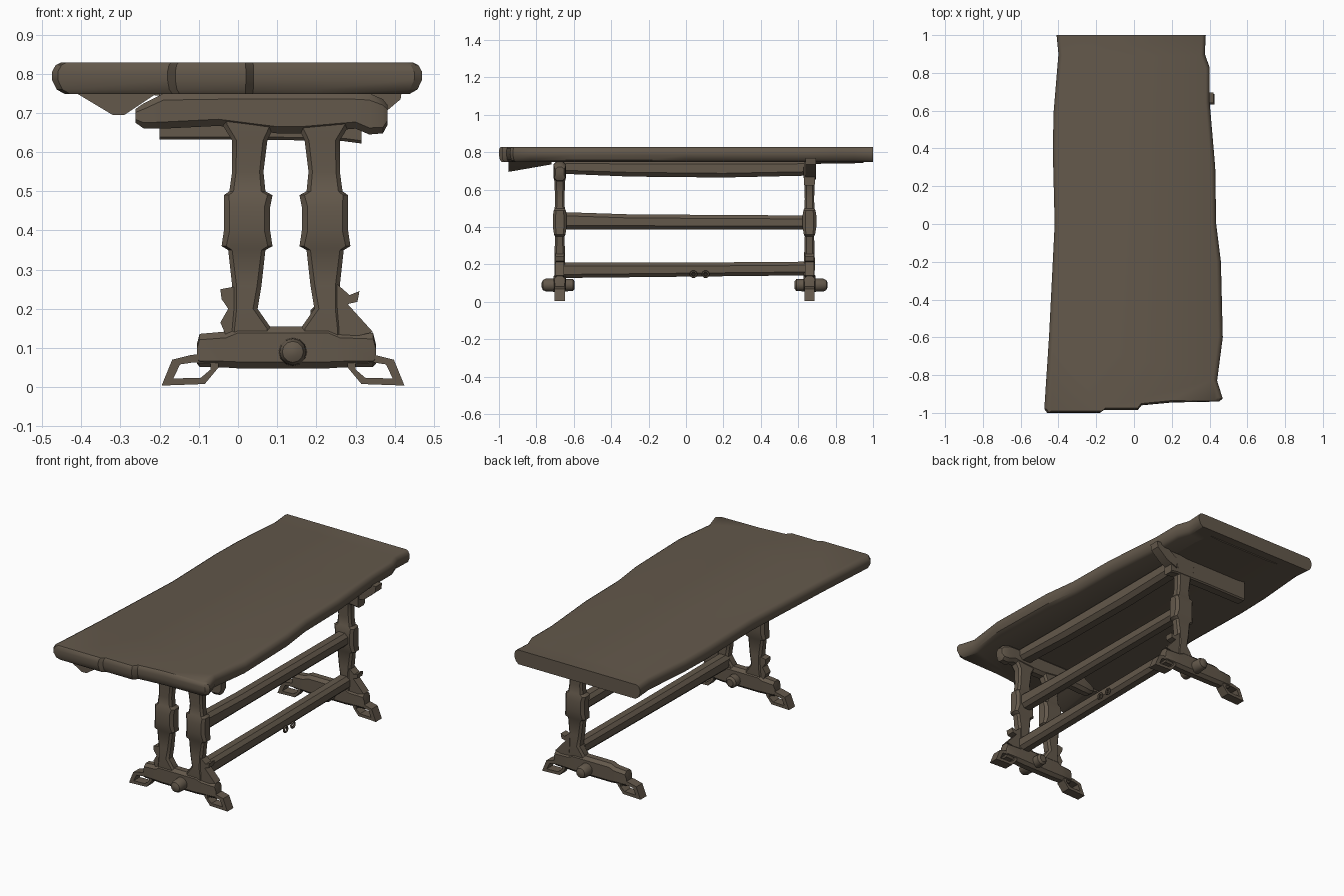
import bpy, bmesh, math
from mathutils import Vector

cube = bpy.data.objects.get("Cube")
if cube:
    bpy.data.objects.remove(cube, do_unlink=True)

wood = bpy.data.materials.new("dark_brown_wood")
wood.use_nodes = True
colour = (0.125, 0.098, 0.070, 1)
wood.diffuse_color = colour
wood.node_tree.nodes["Principled BSDF"].inputs["Base Color"].default_value = colour
parts = []


def finish(name, bm):
    bmesh.ops.recalc_face_normals(bm, faces=bm.faces)
    mesh = bpy.data.meshes.new(name)
    bm.to_mesh(mesh)
    bm.free()
    mesh.materials.append(wood)
    obj = bpy.data.objects.new(name, mesh)
    bpy.context.collection.objects.link(obj)
    parts.append(obj)
    return obj


def loft(name, rings, closed=False):
    """Skin a row of equal point rings, capped or joined end to start."""
    bm = bmesh.new()
    rows = [[bm.verts.new(p) for p in ring] for ring in rings]
    n = len(rows[0])
    pairs = list(zip(rows, rows[1:]))
    if closed:
        pairs.append((rows[-1], rows[0]))
    for a, b in pairs:
        for i in range(n):
            j = (i + 1) % n
            bm.faces.new((a[i], a[j], b[j], b[i]))
    if not closed:
        bm.faces.new(rows[0])
        bm.faces.new(rows[-1])
    return finish(name, bm)


def beam(name, axis, sections, cut=0.25):
    """Chamfered bar; sections are (position, a min, a max, b min, b max)."""
    rings = []
    for t, a0, a1, b0, b1 in sections:
        c = cut * min(a1 - a0, b1 - b0)
        flat = [(a0 + c, b0), (a1 - c, b0), (a1, b0 + c), (a1, b1 - c),
                (a1 - c, b1), (a0 + c, b1), (a0, b1 - c), (a0, b0 + c)]
        order = {"x": lambda a, b: (t, a, b), "y": lambda a, b: (a, t, b),
                 "z": lambda a, b: (a, b, t)}[axis]
        rings.append([order(a, b) for a, b in flat])
    return loft(name, rings)


def plate(name, outline, y, half):
    return loft(name, [[(x, y + s * half, z) for x, z in outline] for s in (-1, 1)])


# Table top with a wavy natural edge
edge = [(-.41, 1), (-.40, .9), (-.425, .6), (-.43, .4), (-.42, 0), (-.45, -.6),
        (-.475, -.98), (-.46, -1), (-.18, -1), (-.16, -.985), (.02, -.985), (.04, -.96),
        (.2, -.945), (.45, -.94), (.47, -.925), (.44, -.83), (.47, -.6), (.46, -.2),
        (.435, 0), (.43, .3), (.40, .65), (.40, .83), (.375, .9), (.38, 1)]
levels = [(.748, .93, .985), (.76, .975, .995), (.785, 1, 1), (.805, 1, 1), (.822, .98, .997), (.829, .95, .99)]
loft("table_top", [[(x * sx, y * sy if y < .99 else y, z) for x, y in edge]
                   for z, sx, sy in levels])

# Sloping ridge under the front corner of the top
loft("underside_ridge", [[(-.42, y, .755), (-.32, y, low), (-.29, y, low), (-.2, y, .755)]
                         for y, low in ((-.95, .695), (-.72, .735))])
# Thicker underside at the back
loft("underside_swell", [[(-.3, y, .755), (-.15, y, low), (.2, y, low), (.33, y, .755)]
                         for y, low in ((.68, .738), (.95, .742))])

# Turned post: (height, inner half, outer half, depth half)
PROFILE = [(.10, .06, .05, .026), (.15, .055, .05, .028), (.20, .02, .045, .029),
           (.26, .03, .045, .028), (.35, .04, .055, .025), (.36, .058, .072, .03),
           (.40, .052, .066, .037), (.46, .052, .066, .037), (.49, .058, .066, .032),
           (.50, .04, .052, .027), (.55, .035, .045, .025), (.63, .045, .045, .028),
           (.67, .065, .07, .031), (.72, .07, .08, .031)]


def post(name, x, y, side):
    secs = []
    for z, inner, outer, d in PROFILE:
        lo, hi = sorted((x - side * inner, x + side * outer))
        secs.append((z, lo, hi, y - d, y + d))
    beam(name, "z", secs, .2)


FRONT, BACK, MID = -.675, .66, .115
post("front_left_post", .215, FRONT, 1)
post("front_right_post", .03, FRONT, -1)
post("back_post", .215, BACK, 1)

# Crossbars that carry the top
beam("front_crossbar", "x", [(x, FRONT - d, FRONT + d, lo, hi) for x, d, lo, hi in (
    (-.262, .024, .675, .71), (-.24, .03, .66, .725), (-.19, .034, .66, .75), (-.05, .034, .667, .752),
    (.10, .034, .648, .752), (.16, .034, .648, .752), (.3, .034, .66, .752),
    (.335, .034, .645, .75), (.37, .03, .648, .735), (.382, .022, .67, .72))])
beam("back_crossbar", "x", [(x, BACK - .03, BACK + .03, lo, .752)
                            for x, lo in ((-.2, .632), (.05, .632), (.27, .628), (.315, .622))], .12)
plate("back_top_bracket", [(.28, .655), (.35, .68), (.415, .735), (.42, .77), (.37, .77), (.28, .71)], .668, .028)

# Lengthwise beam and rails
beam("top_beam", "y", [(y, .175, .265, lo, .76) for y, lo in
                       ((-.66, .685), (-.3, .67), (.2, .665), (.64, .675))])
beam("upper_rail", "y", [(y, .178, .255, .388, hi) for y, hi in
                         ((-.66, .48), (-.3, .468), (.64, .462))])
beam("lower_rail", "y", [(y, .185, .26, lo, hi) for y, lo, hi in
                         ((-.66, .128, .21), (0, .135, .21), (.64, .142, .215))])


# Small rings on the lower rail
def ring(name, centre, radius, thick):
    rows = []
    for i in range(10):
        a = i * math.tau / 10
        out = Vector((0, math.cos(a), math.sin(a)))
        rows.append([Vector(centre) + out * (radius + thick * math.cos(b)) +
                     Vector((thick * math.sin(b), 0, 0))
                     for b in (k * math.tau / 6 for k in range(6))])
    loft(name, rows, closed=True)


for i, y in enumerate((.04, .105)):
    ring(f"rail_ring_{i + 1}", (.272, y, .148), .015, .006)


# Scroll foot: an open loop, mirrored to each end
OUTER = [(-.195, .004), (-.168, .07), (-.12, .082), (-.05, .09), (-.05, .05), (-.085, .008)]
INNER = [(-.165, .022), (-.148, .058), (-.115, .063), (-.07, .06), (-.07, .045), (-.095, .024)]


def foot(name, y, mirror):
    fix = (lambda x: 2 * MID - x) if mirror else (lambda x: x)
    rows = [[(fix(ox), y - .027, oz), (fix(ox), y + .027, oz),
             (fix(ix), y + .027, iz), (fix(ix), y - .027, iz)]
            for (ox, oz), (ix, iz) in zip(OUTER, INNER)]
    loft(name, rows, closed=True)


KNEE = [(.245, .27), (.285, .235), (.31, .245), (.305, .218), (.28, .212),
        (.345, .14), (.3, .13), (.245, .13)]
SPUR = [(.01, .26), (-.045, .25), (-.042, .225), (-.025, .2), (-.045, .165), (-.03, .13), (.01, .13)]

for label, y, out in (("front", FRONT, -1), ("back", BACK, 1)):
    # Base bar and scroll feet
    beam(label + "_base", "x", [(x, y - d, y + d, lo, hi) for x, d, lo, hi in (
        (-.105, .026, .06, .11), (-.098, .03, .052, .136), (-.03, .032, .05, .142), (.0, .033, .048, .155),
        (.23, .033, .048, .155), (.26, .032, .05, .142), (.345, .03, .052, .138), (.352, .026, .06, .11))])
    foot(label + "_right_foot", y, False)
    foot(label + "_left_foot", y, True)
    # Knee brace beside the post
    plate(label + "_knee_brace", KNEE, y, .024)
    # Round peg through the base
    rows = []
    for t, r in ((-.08, .02), (-.07, .032), (.03, .036), (.075, .034), (.09, .027), (.097, .012)):
        rows.append([(.14 + r * math.cos(k * math.tau / 12), y + out * t,
                      .09 + r * math.sin(k * math.tau / 12)) for k in range(12)])
    loft(label + "_peg", rows)

plate("front_spur", SPUR, FRONT, .022)

# Smooth shading with sharp edges kept
bpy.ops.object.select_all(action="DESELECT")
for obj in parts:
    obj.select_set(True)
bpy.context.view_layer.objects.active = parts[0]
bpy.ops.object.shade_smooth_by_angle(angle=math.radians(35))
